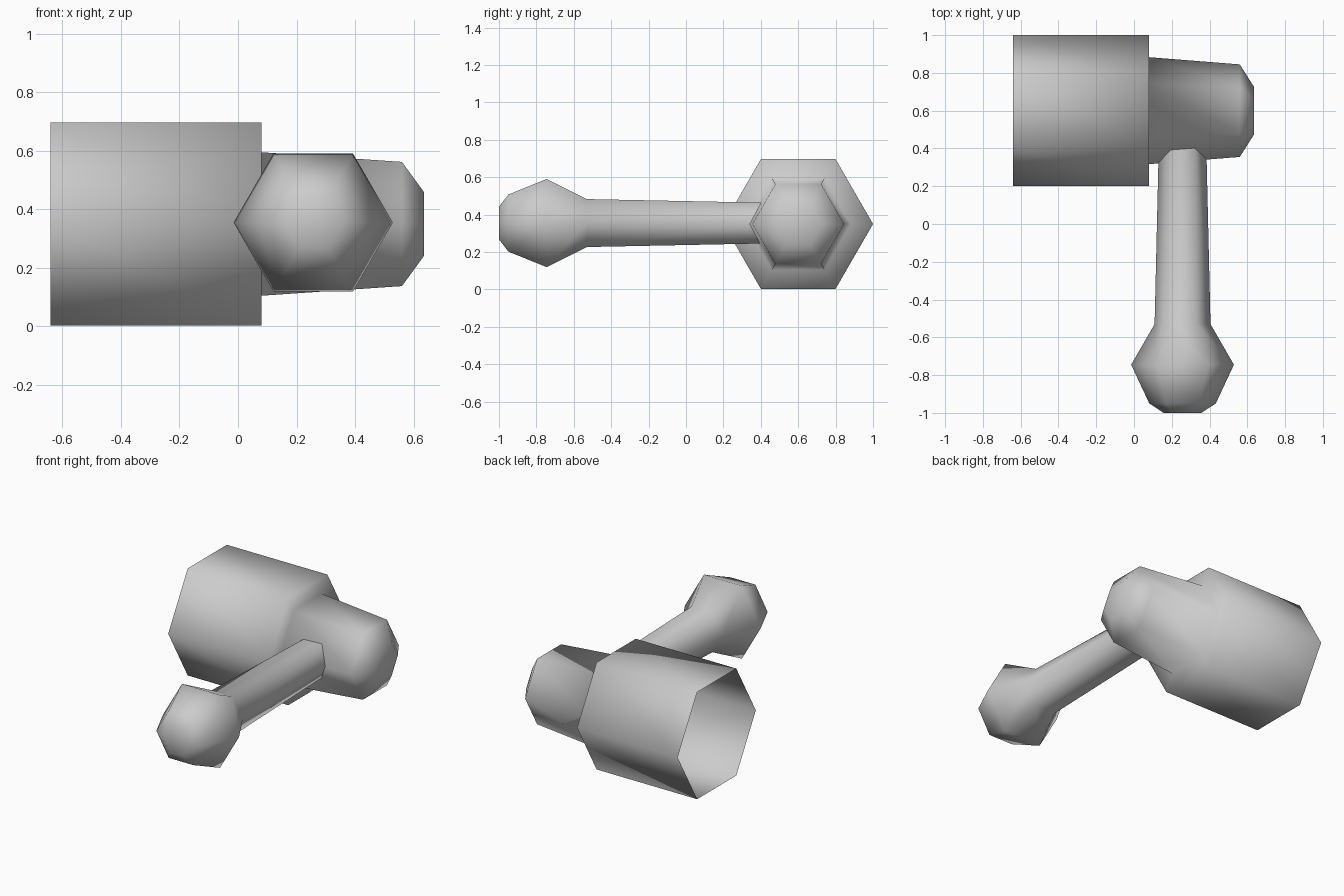
import bpy, bmesh, math
from mathutils import Vector

if "Cube" in bpy.data.objects:
    bpy.data.objects.remove(bpy.data.objects["Cube"])

grey = bpy.data.materials.new("plain_grey")
grey.use_nodes = True
colour = (0.6, 0.6, 0.6, 1)
grey.diffuse_color = colour
grey.node_tree.nodes["Principled BSDF"].inputs["Base Color"].default_value = colour


def hex_lathe(name, profile, centre, axis, side):
    """Six-sided shell along axis; profile is (distance, radius), capped at its last ring."""
    axis, side = Vector(axis), Vector(side)
    up = Vector((0, 0, 1))
    bm = bmesh.new()
    rings = []
    for d, r in profile:
        angles = [math.tau * i / 6 for i in range(6)]
        rings.append([bm.verts.new(Vector(centre) + axis * d
                                   + r * (side * math.cos(a) + up * math.sin(a)))
                      for a in angles])
    for a, b in zip(rings, rings[1:]):
        for i in range(6):
            j = (i + 1) % 6
            bm.faces.new((a[i], a[j], b[j], b[i]))
    bm.faces.new(rings[-1])
    for f in bm.faces:
        f.smooth = True
    mesh = bpy.data.meshes.new(name)
    bm.to_mesh(mesh)
    bm.free()
    mesh.materials.append(grey)
    obj = bpy.data.objects.new(name, mesh)
    bpy.context.collection.objects.link(obj)
    return obj


# Hollow barrel stepping down to a tapered neck with a chamfered tip
hex_lathe("barrel_and_neck",
          [(-0.64, 0.4), (0.08, 0.4), (0.08, 0.283), (0.56, 0.245), (0.636, 0.125)],
          (0, 0.6, 0.35), (1, 0, 0), (0, 1, 0))

# Handle rod rooted in the neck, swelling into a faceted knob
hex_lathe("handle_and_knob",
          [(-0.45, 0.125), (0.53, 0.148), (0.745, 0.272), (0.95, 0.176), (1.0, 0.1)],
          (0.257, 0, 0.355), (0, -1, 0), (-1, 0, 0))
